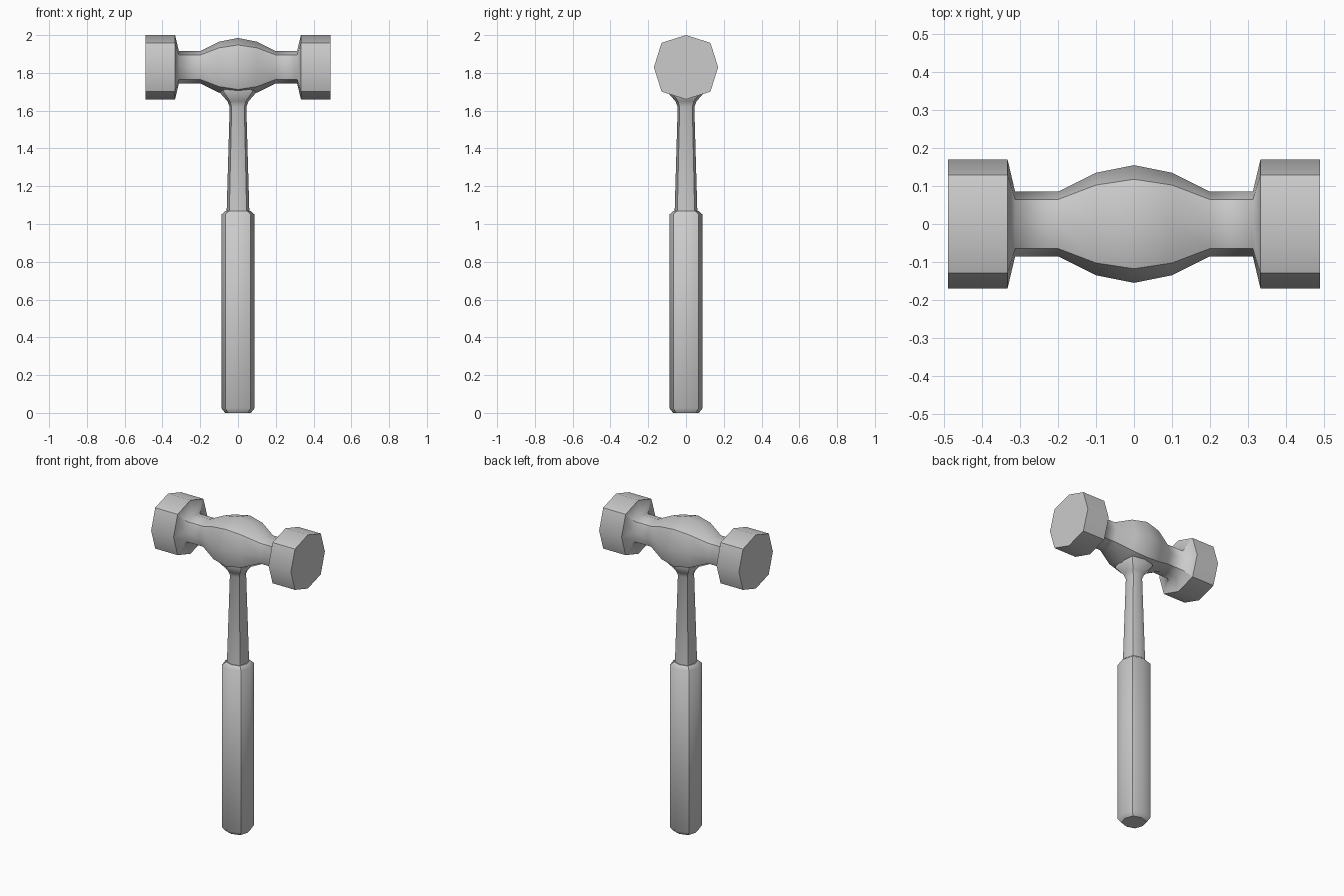
import bpy, bmesh
from mathutils import Matrix

cube = bpy.data.objects.get("Cube")
if cube:
    bpy.data.objects.remove(cube, do_unlink=True)

steel = bpy.data.materials.new("grey_steel")
steel.use_nodes = True
grey = (0.6, 0.6, 0.6, 1)
steel.diffuse_color = grey
steel.node_tree.nodes["Principled BSDF"].inputs["Base Color"].default_value = grey

# Squarish octagon: corners on the axes, fuller diagonals
D = 0.76
OCTAGON = [(1, 0), (D, D), (0, 1), (-D, D), (-1, 0), (-D, -D), (0, -1), (D, -D)]


def loft(name, profile, sharp_rings=(), matrix=Matrix()):
    """Loft octagons through (height, radius) pairs, creased along the diagonals."""
    bm = bmesh.new()
    rings = [[bm.verts.new((x * r, y * r, h)) for x, y in OCTAGON] for h, r in profile]
    for low, high in zip(rings, rings[1:]):
        for i in range(8):
            j = (i + 1) % 8
            bm.faces.new((low[i], low[j], high[j], high[i]))
    bm.faces.new(rings[0][::-1])
    bm.faces.new(rings[-1])
    for face in bm.faces:
        face.smooth = True
    # Crease the diagonal corners, the end rims and the chosen rings
    for low, high in zip(rings, rings[1:]):
        for i in range(1, 8, 2):
            bm.edges.get((low[i], high[i])).smooth = False
    for k in {0, len(rings) - 1, *sharp_rings}:
        for i in range(8):
            bm.edges.get((rings[k][i], rings[k][(i + 1) % 8])).smooth = False
    bm.transform(matrix)
    bmesh.ops.recalc_face_normals(bm, faces=bm.faces[:])
    mesh = bpy.data.meshes.new(name)
    bm.to_mesh(mesh)
    bm.free()
    mesh.materials.append(steel)
    obj = bpy.data.objects.new(name, mesh)
    bpy.context.collection.objects.link(obj)
    return obj


# Grip with chamfered ends
loft("grip", [(0, 0.068), (0.025, 0.088), (1.05, 0.088), (1.07, 0.065)])

# Tapering shaft flaring out into the head
loft("shaft", [(1.05, 0.06), (1.07, 0.06), (1.62, 0.044), (1.65, 0.056),
               (1.7, 0.1), (1.75, 0.09)])

# Double-faced head: mirrored half profile along x
half = [(0.1, 0.135), (0.2, 0.085), (0.313, 0.085), (0.333, 0.17), (0.49, 0.17)]
profile = [(-h, r) for h, r in reversed(half)] + [(0, 0.155)] + half
loft("head", profile, sharp_rings=(1, len(profile) - 2),
     matrix=Matrix.Translation((0, 0, 1.83)) @ Matrix.Rotation(1.5707963, 4, "Y"))
